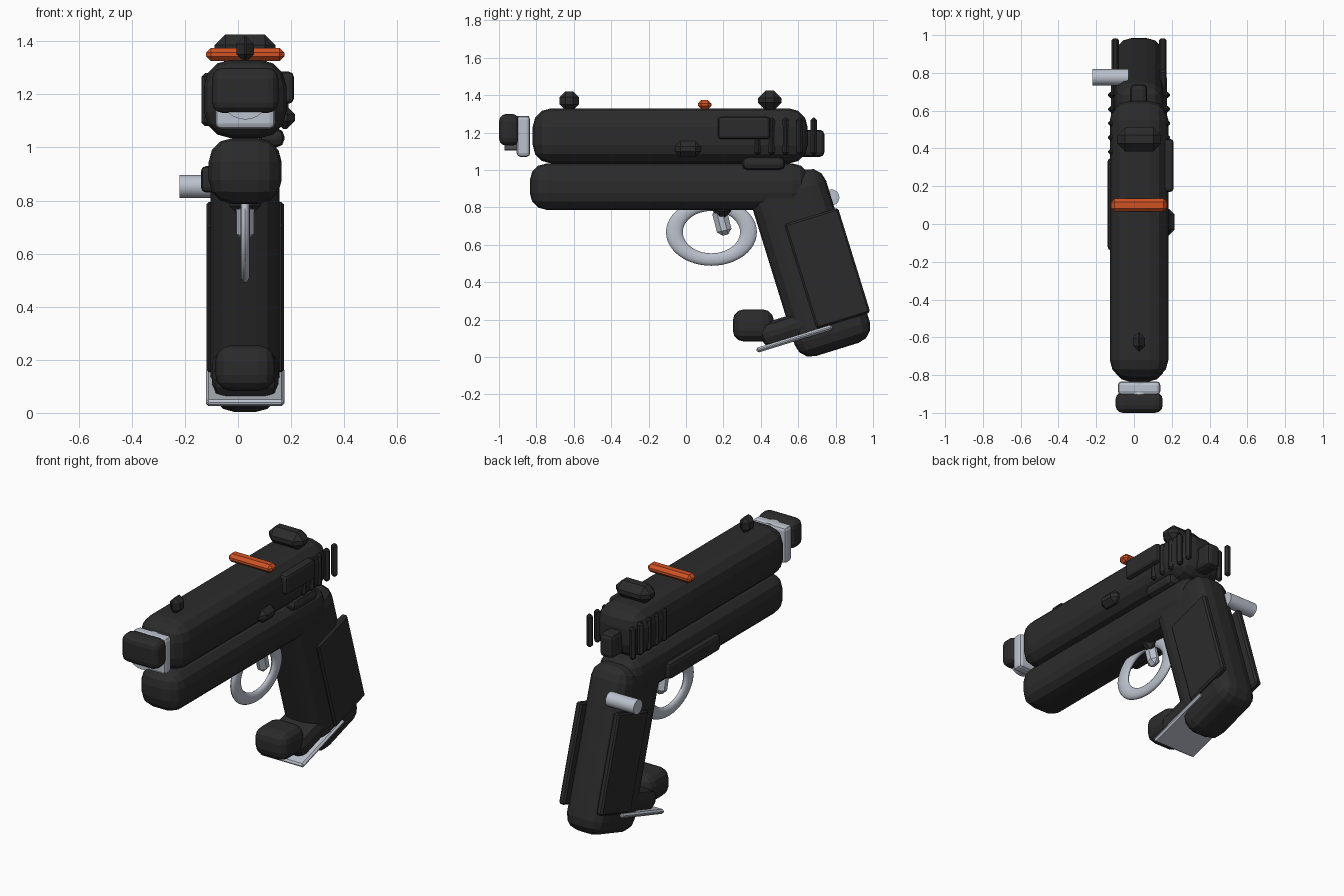
import bpy, bmesh, math
from mathutils import Matrix

if "Cube" in bpy.data.objects:
    bpy.data.objects.remove(bpy.data.objects["Cube"])

CX = 0.027      # middle of the pistol body
TILT = 0.3      # grip rake


def material(name, rgb):
    m = bpy.data.materials.new(name)
    m.diffuse_color = (*rgb, 1)
    m.use_nodes = True
    m.node_tree.nodes["Principled BSDF"].inputs["Base Color"].default_value = m.diffuse_color
    return m


BLACK = material("matte_black", (0.024, 0.024, 0.025))
SILVER = material("silver", (0.50, 0.54, 0.61))
ORANGE = material("orange", (0.62, 0.085, 0.018))


def finish(name, bm, mat, smooth=None):
    bmesh.ops.recalc_face_normals(bm, faces=bm.faces)
    me = bpy.data.meshes.new(name)
    bm.to_mesh(me)
    bm.free()
    me.materials.append(mat)
    ob = bpy.data.objects.new(name, me)
    bpy.context.collection.objects.link(ob)
    if smooth:
        bpy.ops.object.select_all(action='DESELECT')
        ob.select_set(True)
        bpy.context.view_layer.objects.active = ob
        bpy.ops.object.shade_smooth_by_angle(angle=math.radians(smooth))
    return ob


def box(name, x, y, z, mat=BLACK, bevel=0.02, seg=2, tilt=0.0):
    """Bevelled box given by its (min, max) on each axis, tilted about x."""
    size = [b - a for a, b in (x, y, z)]
    mid = [(a + b) / 2 for a, b in (x, y, z)]
    bm = bmesh.new()
    bmesh.ops.create_cube(bm, size=1)
    bmesh.ops.scale(bm, vec=size, verts=bm.verts)
    bmesh.ops.bevel(bm, geom=bm.edges[:], offset=min(bevel, min(size) * 0.49),
                    segments=seg, profile=0.5, affect='EDGES')
    bmesh.ops.transform(bm, verts=bm.verts,
                        matrix=Matrix.Translation(mid) @ Matrix.Rotation(tilt, 4, 'X'))
    return finish(name, bm, mat)


def cylinder(name, centre, radius, length, axis, mat):
    bm = bmesh.new()
    bmesh.ops.create_cone(bm, cap_ends=True, segments=24, radius1=radius,
                          radius2=radius, depth=length)
    turn = Matrix.Rotation(math.pi / 2, 4, 'Y' if axis == 'X' else 'X')
    bmesh.ops.transform(bm, verts=bm.verts, matrix=Matrix.Translation(centre) @ turn)
    return finish(name, bm, mat, 35)


def span(mid, size):
    return (mid - size / 2, mid + size / 2)


# Main bodies
box("slide", span(CX, 0.31), (-0.82, 0.65), (1.035, 1.33), bevel=0.1, seg=3)
box("frame", span(CX, 0.275), (-0.835, 0.66), (0.787, 1.035), bevel=0.09, seg=3)
box("grip", span(CX, 0.26), span(0.665, 0.42), span(0.504, 0.97), bevel=0.09, seg=3, tilt=TILT)

# Muzzle
box("muzzle_cap", span(CX, 0.25), (-1.0, -0.89), (1.13, 1.30), bevel=0.04, seg=3)
box("muzzle_collar", span(CX, 0.225), (-0.905, -0.833), (1.07, 1.29), SILVER, 0.02)
cylinder("barrel", (CX, -0.905, 1.197), 0.092, 0.13, 'Y', SILVER)

# Sights and orange crossbar
box("rear_sight", span(CX, 0.23), (0.385, 0.51), (1.32, 1.425), bevel=0.04, seg=1)
box("front_sight", span(CX, 0.065), (-0.675, -0.573), (1.32, 1.42), bevel=0.03, seg=1)
box("orange_crossbar", span(CX, 0.295), (0.065, 0.135), (1.325, 1.375), ORANGE, 0.018, 1)

# Grip panels and slide serrations on both sides
for side, s in (("left", -1), ("right", 1)):
    box(side + "_grip_panel", span(CX + s * 0.126, 0.04), span(0.756, 0.30),
        span(0.474, 0.585), bevel=0.01, seg=1, tilt=TILT)
    for i in range(5):
        box(f"{side}_serration_{i}", span(CX + s * 0.145, 0.038),
            span(0.383 + i * 0.075, 0.034), (1.08, 1.28), bevel=0.013, seg=1)

# Side fittings
box("ejection_cover", (0.13, 0.21), (0.17, 0.45), (1.165, 1.285), bevel=0.018)
box("side_button", (0.14, 0.215), (-0.06, 0.08), (1.07, 1.155), bevel=0.03, seg=1)
box("safety_pad", (0.08, 0.175), (0.30, 0.53), (1.0, 1.072), bevel=0.03)
box("left_rail", (-0.14, -0.07), (-0.14, 0.35), (0.83, 0.93), bevel=0.02)
box("rear_hammer", (-0.02, 0.07), (0.60, 0.74), (1.07, 1.215), bevel=0.025)
cylinder("release_pin", (-0.125, 0.777, 0.853), 0.043, 0.19, 'X', SILVER)

# Trigger guard: flattened ring, generated in the yz plane
bm = bmesh.new()
N, M = 48, 12
rings = []
for i in range(N):
    a = 2 * math.pi * i / N
    ring = []
    for j in range(M):
        b = 2 * math.pi * j / M
        r = 0.198 + 0.045 * math.cos(b)
        ring.append(bm.verts.new((CX + 0.018 * math.sin(b), 0.136 + r * math.cos(a),
                                  0.668 + 0.74 * r * math.sin(a))))
    rings.append(ring)
for i in range(N):
    p, q = rings[i], rings[(i + 1) % N]
    for j in range(M):
        k = (j + 1) % M
        bm.faces.new((p[j], q[j], q[k], p[k]))
finish("trigger_guard", bm, SILVER, 60)

# Trigger
box("trigger", span(CX, 0.065), span(0.192, 0.08), (0.65, 0.80), SILVER, 0.025, 1, tilt=0.25)
box("trigger_pivot", span(CX, 0.12), (0.145, 0.24), (0.745, 0.84), bevel=0.035, seg=1)

# Grip toe and base plate
box("toe_cap", span(CX, 0.225), (0.25, 0.47), (0.083, 0.255), bevel=0.06, seg=3)
box("toe_block", span(CX, 0.25), span(0.55, 0.32), span(0.155, 0.13), bevel=0.05, tilt=TILT)
box("base_plate", span(CX, 0.295), span(0.58, 0.425), span(0.098, 0.027), SILVER, 0.01, 1, tilt=TILT)
